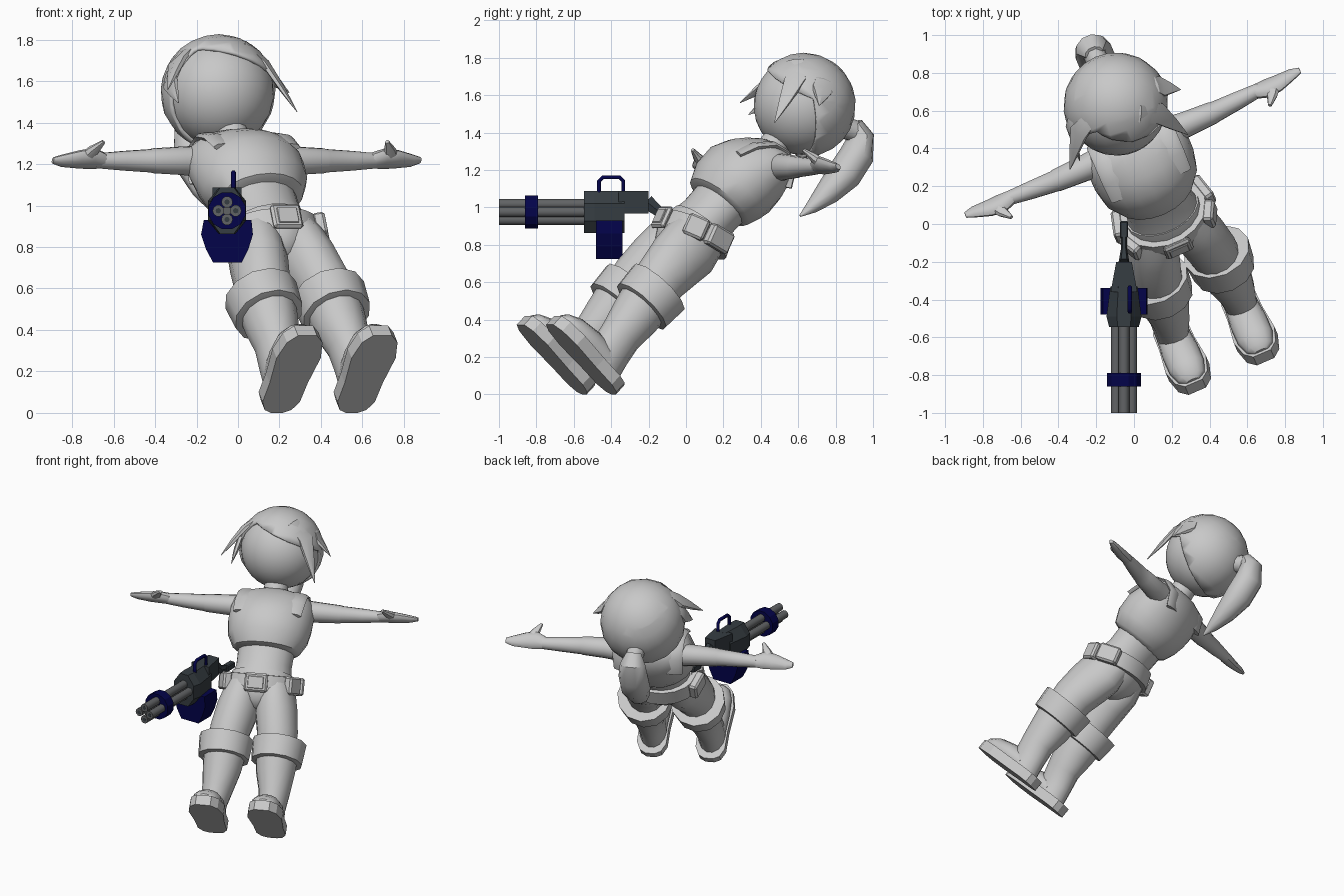
import bpy, bmesh, math
from mathutils import Vector, Matrix

cube = bpy.data.objects.get("Cube")
if cube:
    bpy.data.objects.remove(cube, do_unlink=True)


def material(name, rgb):
    m = bpy.data.materials.new(name)
    m.use_nodes = True
    m.diffuse_color = (*rgb, 1)
    m.node_tree.nodes["Principled BSDF"].inputs["Base Color"].default_value = (*rgb, 1)
    return m


GREY = material("light grey", (0.58, 0.58, 0.58))
DARK = material("gunmetal", (0.037, 0.047, 0.055))
STEEL = material("steel grey", (0.12, 0.125, 0.13))
NAVY = material("navy blue", (0.001, 0.001, 0.068))

# The figure leans back and is turned; its parts are built upright in this frame
X = Vector((0.918, 0.397, 0))
Y = Vector((-0.281, 0.649, -0.707))
Z = Vector((-0.281, 0.649, 0.707))
POSE = Matrix.Translation((0.45, -0.626, 0.18)) @ Matrix((X, Y, Z)).transposed().to_4x4()
WORLD = Matrix.Identity(4)
HEAD = Vector((0, 0, 1.93))


def finish(name, bm, mat, frame=POSE, angle=40):
    bmesh.ops.recalc_face_normals(bm, faces=bm.faces)
    me = bpy.data.meshes.new(name)
    bm.to_mesh(me)
    bm.free()
    me.materials.append(mat)
    ob = bpy.data.objects.new(name, me)
    bpy.context.collection.objects.link(ob)
    ob.matrix_world = frame
    bpy.ops.object.select_all(action="DESELECT")
    ob.select_set(True)
    bpy.context.view_layer.objects.active = ob
    if angle:
        bpy.ops.object.shade_smooth_by_angle(angle=math.radians(angle))
    return ob


def loft(name, rings, ref, mat=GREY, n=14, frame=POSE, angle=40, turn=0):
    """Skin rings (x, y, z, radius along ref, radius across ref)."""
    bm = bmesh.new()
    pts = [Vector(r[:3]) for r in rings]
    loops = []
    for i, r in enumerate(rings):
        t = (pts[min(i + 1, len(pts) - 1)] - pts[max(i - 1, 0)]).normalized()
        u = Vector(ref)
        u = (u - t * u.dot(t)).normalized()
        v = t.cross(u)
        ang = [2 * math.pi * (k + turn) / n for k in range(n)]
        loops.append([bm.verts.new(pts[i] + u * r[3] * math.cos(a) + v * r[4] * math.sin(a)) for a in ang])
    for lo, hi in zip(loops, loops[1:]):
        for k in range(n):
            bm.faces.new((lo[k], lo[(k + 1) % n], hi[(k + 1) % n], hi[k]))
    bm.faces.new(loops[0])
    bm.faces.new(loops[-1])
    return finish(name, bm, mat, frame, angle)


def box(name, centre, size, mat=GREY, frame=POSE, rot=WORLD, bevel=0.012):
    bm = bmesh.new()
    bmesh.ops.create_cube(bm, size=1, matrix=Matrix.Translation(centre) @ rot @ Matrix.Diagonal((*size, 1)))
    bmesh.ops.bevel(bm, geom=bm.edges[:], offset=bevel, segments=1, affect="EDGES")
    return finish(name, bm, mat, frame, 0)


def prism(name, outline, z0, z1, mat=GREY, frame=POSE):
    """Extrude a flat outline between two heights."""
    bm = bmesh.new()
    face = bm.faces.new([bm.verts.new((x, y, z0)) for x, y in outline])
    top = bmesh.ops.extrude_face_region(bm, geom=[face])["geom"]
    bmesh.ops.translate(bm, vec=(0, 0, z1 - z0), verts=[v for v in top if isinstance(v, bmesh.types.BMVert)])
    return finish(name, bm, mat, frame, 0)


# Legs, boots and arms; the right foot stands slightly further out
for s, side, c in ((1, "left", 0.186), (-1, "right", -0.208)):
    half = [(-0.272, 0.05), (-0.225, 0.093), (-0.12, 0.116), (0.05, 0.1), (0.18, 0.098), (0.235, 0.07), (0.255, 0.03)]
    outline = [(c + w, y) for y, w in half] + [(c - w, y) for y, w in reversed(half)]
    prism(side + "_sole", outline, 0, 0.068)
    loft(side + "_toe_cap", [(c, -0.255, 0.065, 0.04, 0.02), (c, -0.23, 0.07, 0.075, 0.045),
                             (c, -0.16, 0.08, 0.098, 0.07), (c, -0.04, 0.09, 0.1, 0.08),
                             (c, 0.1, 0.09, 0.09, 0.08)], (1, 0, 0))
    loft(side + "_boot_shaft", [(c, 0.095, 0.03, 0.09, 0.125), (c, 0.08, 0.14, 0.09, 0.115),
                                (0.19 * s, 0.06, 0.25, 0.105, 0.115), (0.18 * s, 0.05, 0.38, 0.13, 0.135),
                                (0.175 * s, 0.04, 0.48, 0.14, 0.145)], (1, 0, 0))
    loft(side + "_boot_cuff", [(0.178 * s, 0.04, 0.445, 0.145, 0.145), (0.178 * s, 0.04, 0.45, 0.17, 0.175),
                               (0.178 * s, 0.04, 0.59, 0.182, 0.185), (0.178 * s, 0.04, 0.592, 0.135, 0.14)],
         (1, 0, 0), n=12, angle=35)
    loft(side + "_thigh", [(0.17 * s, 0.03, 0.5, 0.125, 0.13), (0.16 * s, 0.02, 0.64, 0.135, 0.145),
                           (0.133 * s, 0.025, 0.78, 0.14, 0.165), (0.116 * s, 0.035, 0.88, 0.132, 0.175),
                           (0.1 * s, 0.035, 0.99, 0.115, 0.155)], (1, 0, 0))
    loft(side + "_arm", [(0.18 * s, 0.07, 1.53, 0.078, 0.078), (0.3 * s, 0.065, 1.53, 0.07, 0.068),
                         (0.45 * s, 0.065, 1.53, 0.061, 0.06), (0.46 * s, 0.065, 1.53, 0.058, 0.056),
                         (0.6 * s, 0.07, 1.535, 0.049, 0.047), (0.72 * s, 0.075, 1.54, 0.04, 0.036)], (0, 1, 0))
    loft(side + "_hand", [(0.7 * s, 0.075, 1.54, 0.04, 0.036), (0.77 * s, 0.06, 1.54, 0.062, 0.036),
                          (0.83 * s, 0.065, 1.54, 0.055, 0.032), (0.92 * s, 0.08, 1.545, 0.036, 0.022),
                          (0.965 * s, 0.08, 1.548, 0.018, 0.012)], (0, 1, 0), n=10)
    loft(side + "_thumb", [(0.79 * s, 0.05, 1.54, 0.05, 0.03), (0.778 * s, 0.0, 1.538, 0.03, 0.024),
                           (0.745 * s, -0.06, 1.535, 0.01, 0.01)], (1, 0, 0), n=8)
    # Vest straps over the shoulders, beside the neckline
    loft(side + "_vest_strap", [(0.16 * s, -0.14, 1.42, 0.07, 0.02), (0.165 * s, -0.1, 1.52, 0.07, 0.022),
                                (0.165 * s, -0.03, 1.6, 0.07, 0.022), (0.165 * s, 0.05, 1.622, 0.07, 0.02),
                                (0.165 * s, 0.13, 1.595, 0.07, 0.022), (0.16 * s, 0.19, 1.5, 0.07, 0.02)],
         (1, 0, 0), n=8)

# Torso
loft("pelvis", [(0, 0.035, 0.79, 0.04, 0.09), (0, 0.035, 0.83, 0.12, 0.14), (0, 0.035, 0.9, 0.212, 0.175),
                (0, 0.035, 0.97, 0.225, 0.178), (0, 0.03, 1.05, 0.205, 0.165)], (1, 0, 0), n=18)
loft("waist", [(0, 0.03, 1.0, 0.205, 0.165), (0, 0.03, 1.1, 0.185, 0.15), (0, 0.03, 1.25, 0.19, 0.155)],
     (1, 0, 0), n=18)
loft("chest", [(0, 0.02, 1.2, 0.185, 0.16), (0, 0.02, 1.22, 0.225, 0.19), (0, 0.015, 1.3, 0.268, 0.22),
               (0, 0.02, 1.39, 0.282, 0.23), (0, 0.04, 1.48, 0.283, 0.205), (0, 0.05, 1.56, 0.268, 0.165),
               (0, 0.05, 1.615, 0.225, 0.12), (0, 0.05, 1.64, 0.12, 0.085)], (1, 0, 0), n=20)
loft("neck", [(0, 0.04, 1.58, 0.085, 0.085), (0, 0.02, 1.75, 0.075, 0.075)], (1, 0, 0))

# Belt with buckle and pouches, higher at the back
TILT = POSE @ Matrix.Translation((0, 0.035, 0.993)) @ Matrix.Rotation(math.radians(19), 4, "X")
loft("belt", [(0, 0, -0.055, 0.215, 0.17), (0, 0, -0.053, 0.247, 0.205), (0, 0, 0.053, 0.238, 0.195),
              (0, 0, 0.055, 0.2, 0.16)], (1, 0, 0), n=18, frame=TILT, angle=30)
box("buckle_frame", (0, -0.205, 0), (0.155, 0.03, 0.125), frame=TILT)
box("buckle_plate", (0, -0.223, 0), (0.105, 0.008, 0.08), frame=TILT, bevel=0.003)
for name, deg, length in (("front_pouch", -26, 0.12), ("rear_pouch", 14, 0.15)):
    for side, a in (("left", math.radians(deg)), ("right", math.radians(180 - deg))):
        box(side + "_" + name, (0.25 * math.cos(a), 0.205 * math.sin(a), -0.003), (0.06, length, 0.118),
            frame=TILT, rot=Matrix.Rotation(a, 4, "Z"))

# Head
bm = bmesh.new()
bmesh.ops.create_uvsphere(bm, u_segments=24, v_segments=16, radius=0.265, matrix=Matrix.Translation(HEAD))
finish("face", bm, GREY)

# Hair cap: a shell with a face opening below the fringe line and ahead of the ears
bm = bmesh.new()
bmesh.ops.create_uvsphere(bm, u_segments=18, v_segments=12, radius=0.26, matrix=Matrix.Translation(HEAD))
fringe = (HEAD + Vector((0, 0, 0.13)), Vector((0.44, -0.55, 1)).normalized())
ears = (HEAD + Vector((0, -0.08, 0)), Vector((0, 1, 1.4)).normalized())
for co, no in (fringe, ears):
    bmesh.ops.bisect_plane(bm, geom=bm.verts[:] + bm.edges[:] + bm.faces[:], plane_co=co, plane_no=no)
opening = [f for f in bm.faces if all((f.calc_center_median() - co).dot(no) < 0 for co, no in (fringe, ears))]
bmesh.ops.delete(bm, geom=opening, context="FACES")
hair = finish("hair_cap", bm, GREY)
shell = hair.modifiers.new("thickness", "SOLIDIFY")
shell.thickness = 0.022
shell.offset = 1

# Hair locks, relative to the head centre: root, middle, tip and width
locks = {
    "fringe_sweep": ((-0.02, -0.21, 0.17), (0.19, -0.19, 0.01), (0.285, -0.14, -0.27), 0.065),
    "fringe_right": ((-0.13, -0.17, 0.17), (-0.24, -0.14, 0.07), (-0.36, -0.16, -0.14), 0.06),
    "side_lock_right": ((-0.22, -0.08, 0.13), (-0.27, -0.06, 0.02), (-0.295, -0.1, -0.17), 0.06),
    "side_lock_left": ((0.2, -0.1, 0.14), (0.255, -0.06, 0.06), (0.345, -0.04, -0.04), 0.065),
}
for name, (root, mid, tip, width) in locks.items():
    root, mid, tip = (Vector(p) for p in (root, mid, tip))
    bulge = (root + mid).normalized() * 0.272
    loft(name, [(*(HEAD + root * 0.95), 0.008, width * 0.4), (*(HEAD + bulge), 0.012, width * 0.8),
                (*(HEAD + mid), 0.02, width), (*(HEAD + mid.lerp(tip, 0.5)), 0.016, width * 0.55),
                (*(HEAD + tip), 0.002, 0.002)], mid, n=6, angle=30)

# Ponytail
loft("ponytail_tie", [(0, 0.22, 2.0, 0.06, 0.06), (0, 0.32, 2.05, 0.06, 0.06)], (1, 0, 0), n=10)
loft("ponytail", [(0, 0.28, 2.075, 0.05, 0.04), (0, 0.35, 2.055, 0.085, 0.068), (0, 0.408, 1.965, 0.1, 0.092),
                  (0, 0.43, 1.84, 0.1, 0.092), (0, 0.43, 1.7, 0.075, 0.068), (0, 0.42, 1.58, 0.04, 0.035),
                  (0, 0.405, 1.5, 0.006, 0.006)], (1, 0, 0), n=10)

# Rotary gun
GX, GZ = -0.053, 0.975


def tube(name, y_r, mat, n, x=GX, z=GZ, turn=0.0, angle=0):
    return loft(name, [(x, y, z, r, r) for y, r in y_r], (1, 0, 0), mat, n, WORLD, angle, turn)


for k in range(4):
    a = k * math.pi / 2
    bx, bz = GX + 0.042 * math.cos(a), GZ + 0.042 * math.sin(a)
    tube("barrel_%d" % k, ((-1, 0.028), (-0.5, 0.028)), STEEL, 10, bx, bz, angle=40)
    tube("bore_%d" % k, ((-1.001, 0.013), (-0.98, 0.013)), DARK, 8, bx, bz)
tube("barrel_core", ((-0.97, 0.022), (-0.5, 0.022)), STEEL, 8)
tube("barrel_ring", ((-0.86, 0.092), (-0.79, 0.092)), NAVY, 12, turn=0.5)
loft("gun_body", [(GX, -0.545, GZ, 0.085, 0.122), (GX, -0.49, GZ, 0.1, 0.122), (GX, -0.33, GZ, 0.078, 0.122)],
     (1, 0, 0), DARK, 8, WORLD, 0, 0.5)
loft("gun_rear", [(GX, -0.36, 1.027, 0.1, 0.085), (GX, -0.2, 1.027, 0.058, 0.085)],
     (1, 0, 0), DARK, 4, WORLD, 0, 0.5)
loft("gun_stock", [(GX, -0.21, 1.03, 0.03, 0.045), (GX, -0.13, 0.965, 0.016, 0.03),
                   (GX, -0.06, 0.95, 0.016, 0.025)], (1, 0, 0), DARK, 6, WORLD, 0)
box("gun_grip", (GX, -0.03, 0.95), (0.042, 0.09, 0.045), DARK, WORLD, bevel=0.006)

# Ammunition drum, extruded along the gun
DRUM = Matrix.Rotation(math.radians(90), 4, "X")
prism("ammo_drum", [(-0.12, 0.725), (0.018, 0.725), (0.05, 0.79), (0.072, 0.86), (0.065, 0.93),
                    (-0.165, 0.93), (-0.178, 0.86), (-0.155, 0.79)], 0.34, 0.48, NAVY, DRUM)

# Carry handle
curve = bpy.data.curves.new("carry_handle", "CURVE")
curve.dimensions = "3D"
curve.bevel_depth = 0.012
curve.bevel_resolution = 1
curve.use_fill_caps = True
path = [(-0.465, 1.06), (-0.465, 1.14), (-0.445, 1.16), (-0.355, 1.16), (-0.335, 1.14), (-0.335, 1.06)]
spline = curve.splines.new("POLY")
spline.points.add(len(path) - 1)
for p, (y, z) in zip(spline.points, path):
    p.co = (-0.022, y, z, 1)
curve.materials.append(NAVY)
bpy.context.collection.objects.link(bpy.data.objects.new("carry_handle", curve))
